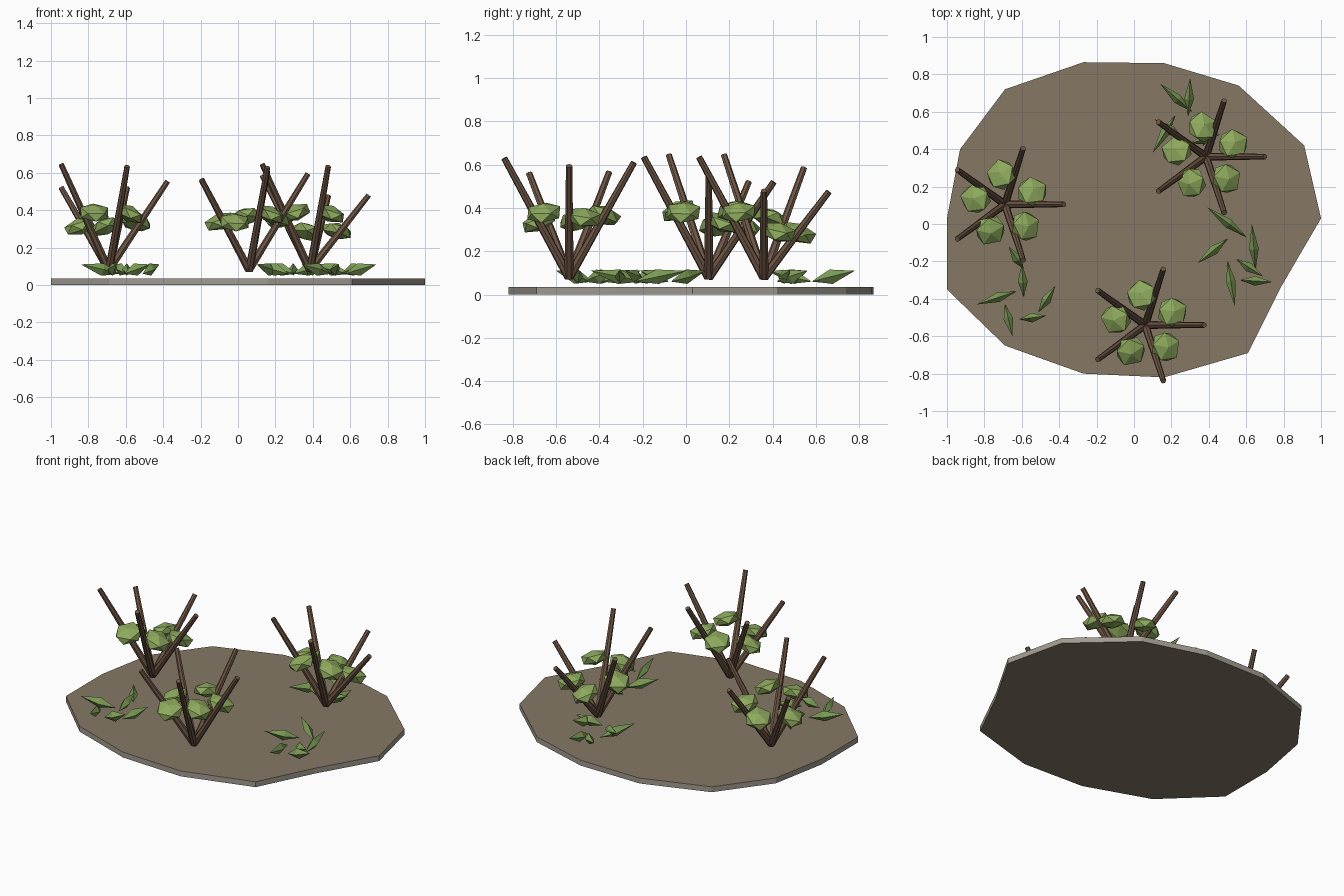
import bpy, bmesh, math, random
from mathutils import Vector, Matrix, Euler

if "Cube" in bpy.data.objects:
    bpy.data.objects.remove(bpy.data.objects["Cube"])

random.seed(4)


def material(name, rgb):
    m = bpy.data.materials.new(name)
    m.diffuse_color = (*rgb, 1)
    m.use_nodes = True
    m.node_tree.nodes["Principled BSDF"].inputs["Base Color"].default_value = m.diffuse_color
    return m


soil = material("soil", (0.24, 0.19, 0.13))
edge = material("slab_edge", (0.36, 0.33, 0.28))
bark = material("bark", (0.16, 0.095, 0.06))
foliage = material("foliage", (0.27, 0.40, 0.11))
blade = material("blade", (0.20, 0.33, 0.09))


def finish(name, bm, *mats):
    bmesh.ops.recalc_face_normals(bm, faces=bm.faces)
    me = bpy.data.meshes.new(name)
    bm.to_mesh(me)
    bm.free()
    for m in mats:
        me.materials.append(m)
    ob = bpy.data.objects.new(name, me)
    bpy.context.collection.objects.link(ob)
    return ob


def along(a, b):
    # Matrix placing a z-aligned primitive midway between two points
    d = b - a
    return Matrix.Translation((a + b) / 2) @ d.to_track_quat('Z', 'Y').to_matrix().to_4x4()


def stem(bm, a, b, r1, r2):
    bmesh.ops.create_cone(bm, cap_ends=True, segments=7, radius1=r1, radius2=r2,
                          depth=(b - a).length, matrix=along(a, b))


def leaf(bm, a, b, wide, thick):
    # Pointed leaf: two end points joined by a four-sided middle ring
    mid = a.lerp(b, 0.45)
    side = (b - a).cross(Vector((0, 0, 1))).normalized() * wide
    up = side.cross(b - a).normalized() * thick
    ring = [bm.verts.new(mid + o) for o in (side, up, -side, -up)]
    va, vb = bm.verts.new(a), bm.verts.new(b)
    for i in range(4):
        p, q = ring[i], ring[(i + 1) % 4]
        bm.faces.new((va, p, q))
        bm.faces.new((vb, q, p))


# Ground slab
outline = [(1, .03), (.91, .42), (.56, .74), (.16, .86), (-.27, .865), (-.69, .72), (-.93, .40),
           (-1, .03), (-1, -.35), (-.69, -.65), (-.27, -.80), (.16, -.82), (.61, -.69), (.79, -.33)]
bm = bmesh.new()
base = bm.faces.new([bm.verts.new((x, y, 0)) for x, y in outline])
new = bmesh.ops.extrude_face_region(bm, geom=[base], use_keep_orig=True)["geom"]
bmesh.ops.translate(bm, vec=(0, 0, .035), verts=[v for v in new if isinstance(v, bmesh.types.BMVert)])
for f in bm.faces:
    f.material_index = 1 if len(f.verts) == 4 else 0
finish("ground_slab", bm, soil, edge)

# Bushes: centre, then tip height of each of the five stems
bushes = [((-.69, .105), (.555, .52, .52, .645, .635)),
          ((.385, .36), (.48, .475, .585, .645, .635)),
          ((.06, -.54), (.595, .61, .565, .56, .63))]
for n, ((cx, cy), tips) in enumerate(bushes, 1):
    twigs, clumps = bmesh.new(), bmesh.new()
    for k, h in enumerate(tips):
        a = math.radians(72 * k)
        stem(twigs, Vector((cx, cy, .08)),
             Vector((cx + .315 * math.cos(a), cy + .315 * math.sin(a), h)), .022, .015)
        a += math.radians(25)
        rot = Euler((random.uniform(-.35, .35), .3, a)).to_matrix().to_4x4()
        spot = Matrix.Translation((cx + .16 * math.cos(a), cy + .16 * math.sin(a), h * .6))
        bmesh.ops.create_icosphere(clumps, subdivisions=1, radius=.09,
                                   matrix=spot @ rot @ Matrix.Diagonal((1, .95, .5, 1)))
    finish(f"bush_stems_{n}", twigs, bark)
    finish(f"bush_leaves_{n}", clumps, foliage)

# Low ground plants: each leaf runs from its low end to its raised tip
plants = [
    [(-.59, -.24, -.67, -.12), (-.59, -.39, -.60, -.21), (-.63, -.36, -.84, -.43),
     (-.69, -.43, -.65, -.60), (-.61, -.51, -.47, -.49), (-.51, -.47, -.42, -.33)],
    [(.60, -.07, .39, .09), (.65, -.24, .63, 0), (.50, -.08, .34, -.21),
     (.50, -.20, .54, -.44), (.55, -.19, .69, -.28), (.57, -.30, .74, -.31)],
    [(.31, .60, .14, .75), (.29, .58, .30, .78), (.22, .58, .10, .38),
     (.27, .45, .11, .56), (.30, .43, .46, .48), (.37, .42, .43, .56)]]
for n, leaves in enumerate(plants, 1):
    bm = bmesh.new()
    for x1, y1, x2, y2 in leaves:
        leaf(bm, Vector((x1, y1, .06)), Vector((x2, y2, .11)), .026, .034)
    finish(f"ground_plant_{n}", bm, blade)
